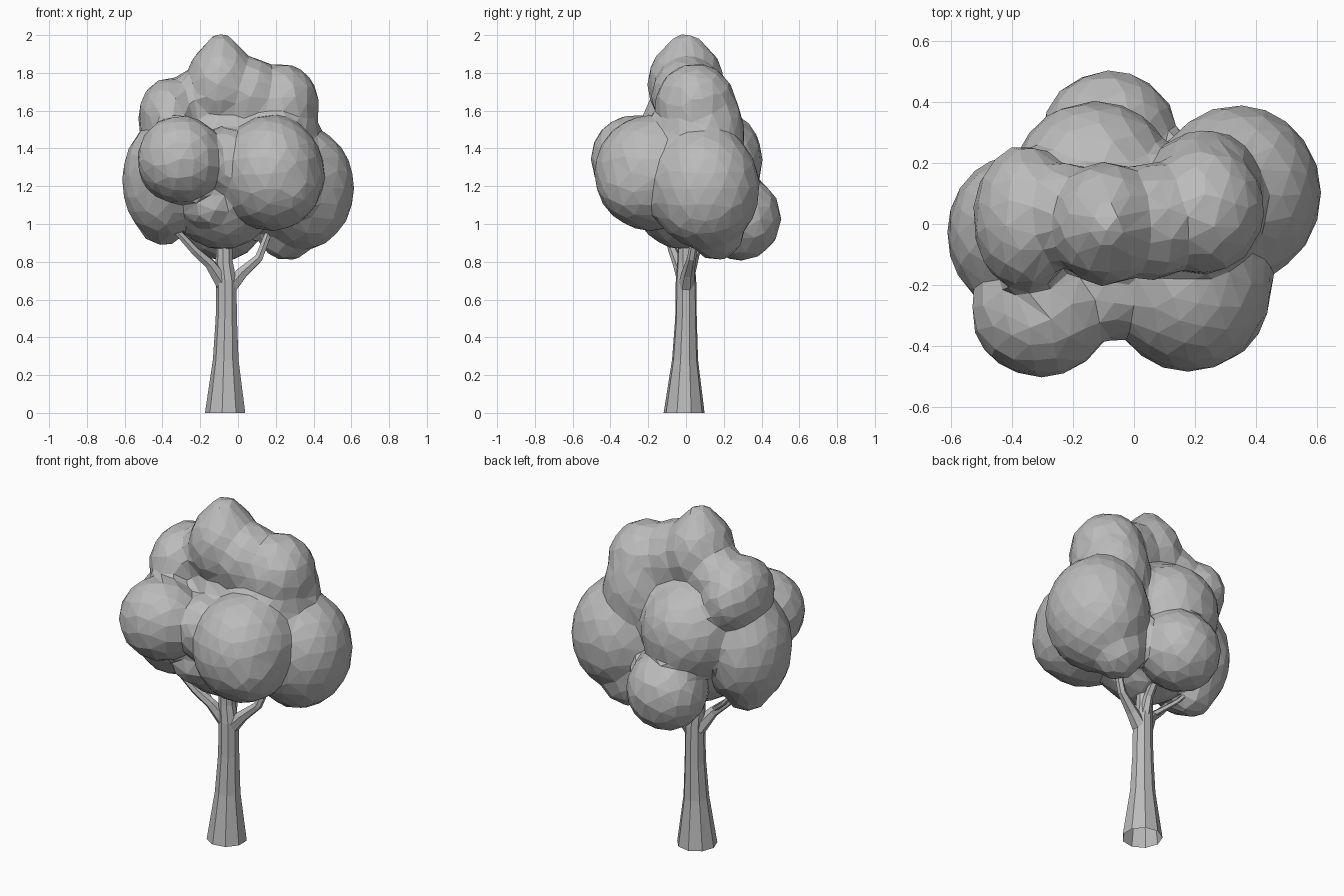
import bpy, bmesh, math
from mathutils import Matrix, Vector

cube = bpy.data.objects.get("Cube")
if cube:
    bpy.data.objects.remove(cube)

# One plain grey for the whole tree
grey = bpy.data.materials.new("plain grey")
grey.use_nodes = True
grey.diffuse_color = (0.5, 0.5, 0.5, 1)
grey.node_tree.nodes["Principled BSDF"].inputs["Base Color"].default_value = (0.5, 0.5, 0.5, 1)


def finish(name, bm):
    bmesh.ops.recalc_face_normals(bm, faces=bm.faces[:])
    mesh = bpy.data.meshes.new(name)
    bm.to_mesh(mesh)
    bm.free()
    mesh.materials.append(grey)
    obj = bpy.data.objects.new(name, mesh)
    bpy.context.collection.objects.link(obj)
    return obj


def limb(name, rings, sides):
    """Tapered faceted tube through (x, y, z, radius) rings, open at the ends."""
    bm = bmesh.new()
    pts = [Vector(r[:3]) for r in rings]
    loops = []
    for i, r in enumerate(rings):
        axis = pts[min(i + 1, len(pts) - 1)] - pts[max(i - 1, 0)]
        if i == 0 and pts[0].z == 0:
            axis = Vector((0, 0, 1))
        turn = Vector((0, 0, 1)).rotation_difference(axis)
        loop = []
        for k in range(sides):
            a = math.tau * (k + 0.5) / sides
            loop.append(bm.verts.new(pts[i] + turn @ Vector((math.cos(a), math.sin(a), 0)) * r[3]))
        loops.append(loop)
    for lo, hi in zip(loops, loops[1:]):
        for k in range(sides):
            n = (k + 1) % sides
            bm.faces.new((lo[k], lo[n], hi[n], hi[k]))
    finish(name, bm)


# Trunk and forked branches
limb("trunk", [(-.065, -.01, 0, .11), (-.063, -.005, .28, .07), (-.06, 0, .5, .058),
               (-.06, 0, .7, .055), (-.072, 0, .8, .047), (-.07, 0, 1, .04)], 9)
limb("right_branch", [(-.08, 0, .69, .045), (-.15, -.04, .79, .03), (-.23, -.07, .86, .024), (-.34, -.1, .98, .018)], 6)
limb("right_twig", [(-.16, -.04, .81, .016), (-.27, .03, .9, .014), (-.36, .06, 1, .012)], 5)
limb("left_branch", [(-.05, 0, .66, .045), (.02, .01, .74, .034), (.11, .03, .82, .024), (.16, .05, .95, .02)], 6)
limb("rear_branch", [(-.06, .01, .72, .035), (-.06, .05, .85, .025), (-.05, .14, .95, .022)], 6)

# Leaf masses: centre and radii
clumps = [
    ((-.09, 0, 1.74), (.18, .2, .23)),        # top
    ((-.09, 0, 1.88), (.1, .12, .125)),       # peak
    ((.23, .05, 1.63), (.195, .21, .215)),    # upper left
    ((.06, .01, 1.68), (.17, .19, .2)),       # left shoulder
    ((-.36, .02, 1.57), (.165, .235, .2)),    # upper right
    ((-.23, .03, 1.65), (.15, .17, .16)),     # right shoulder
    ((-.305, -.29, 1.345), (.225, .21, .225)),  # front right
    ((.18, -.19, 1.27), (.27, .29, .3)),      # front left
    ((.24, -.23, 1.22), (.2, .23, .22)),      # front left corner
    ((-.07, -.22, 1.33), (.12, .16, .18)),    # front seam
    ((.34, .1, 1.19), (.27, .285, .32)),      # left
    ((.23, .07, 1.47), (.2, .235, .32)),      # left middle
    ((-.39, -.03, 1.23), (.22, .25, .31)),    # right
    ((-.4, 0, 1.0), (.12, .12, .11)),         # right low
    ((-.08, .29, 1.03), (.22, .21, .22)),     # back
    ((.26, .16, .98), (.16, .15, .17)),       # left low
    ((-.13, .15, 1.34), (.26, .25, .27)),     # back upper
    ((-.08, -.02, 1.16), (.28, .26, .29)),    # core
    ((-.06, .03, 1.5), (.27, .2, .16)),       # core upper
    ((-.15, -.17, 1.1), (.14, .14, .13)),     # front low
]
bm = bmesh.new()
for centre, radii in clumps:
    place = Matrix.Translation(centre) @ Matrix.Diagonal((*radii, 1))
    bmesh.ops.create_icosphere(bm, subdivisions=3, radius=1.025, matrix=place)
canopy = finish("leaf_canopy", bm)

# Fuse the masses into one skin, soften the seams, then cut it to flat facets
fuse = canopy.modifiers.new("fuse", 'REMESH')
fuse.mode = 'VOXEL'
fuse.voxel_size = 0.02
soften = canopy.modifiers.new("soften", 'SMOOTH')
soften.factor = 0.5
soften.iterations = 6
facet = canopy.modifiers.new("facet", 'DECIMATE')
facet.ratio = 0.045
